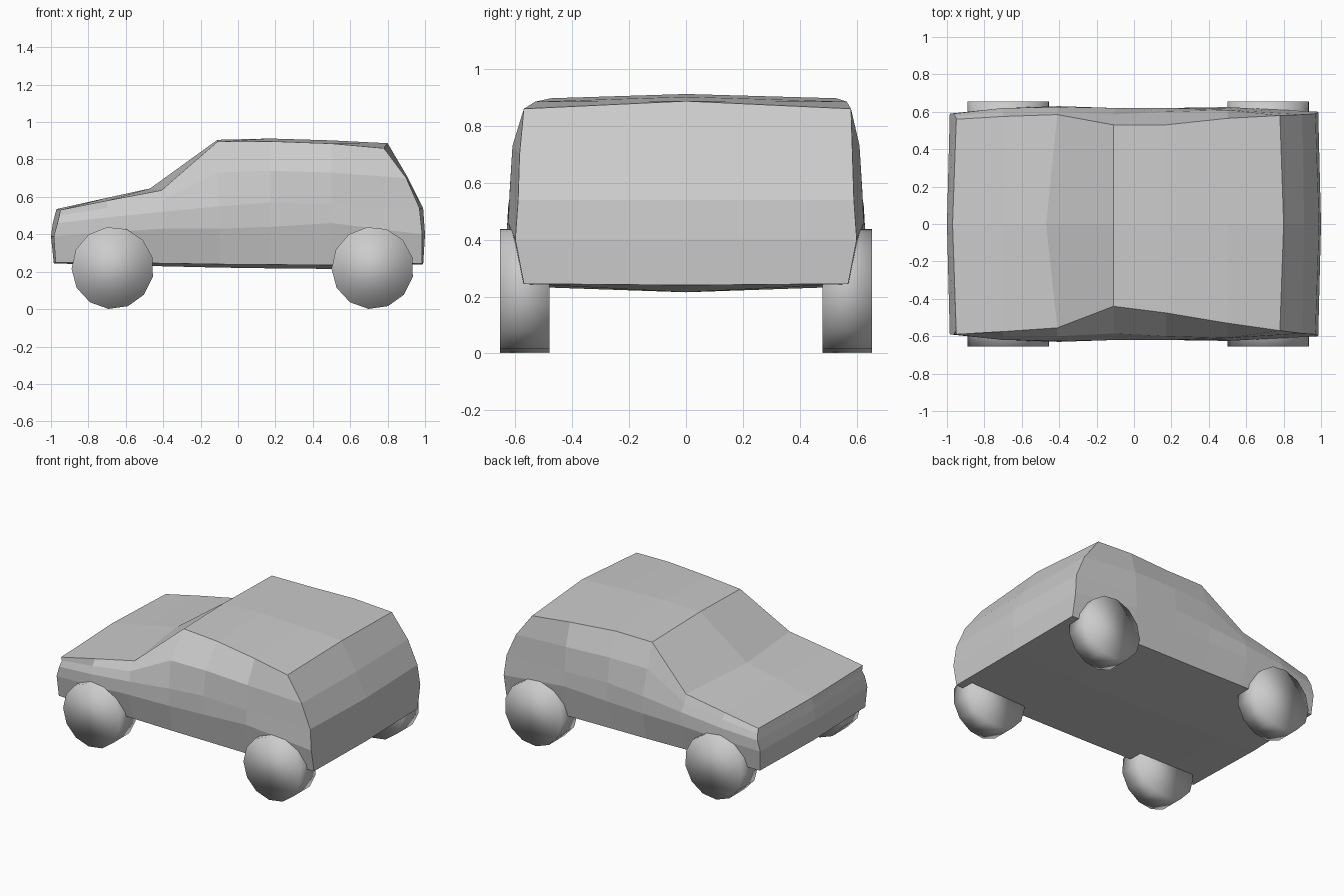
import bpy
import bmesh
from math import pi, radians
from mathutils import Matrix

default_cube = bpy.data.objects.get("Cube")
if default_cube:
    bpy.data.objects.remove(default_cube, do_unlink=True)


def make_material(name, colour):
    material = bpy.data.materials.new(name)
    material.use_nodes = True
    material.diffuse_color = colour
    material.node_tree.nodes["Principled BSDF"].inputs["Base Color"].default_value = colour
    return material


def add_object(name, bm, material, smooth=False):
    bmesh.ops.recalc_face_normals(bm, faces=bm.faces)
    mesh = bpy.data.meshes.new(name)
    for face in bm.faces:
        face.smooth = smooth
    bm.to_mesh(mesh)
    bm.free()
    mesh.materials.append(material)
    obj = bpy.data.objects.new(name, mesh)
    bpy.context.collection.objects.link(obj)
    return obj


grey = make_material("plain grey", (0.6, 0.6, 0.6, 1.0))

# Body rails run from nose to tail as (x, half width, z)
sill = [(-.975, .58, .25), (-.7, .58, .247), (-.4, .58, .245), (-.1, .58, .24),
        (.17, .58, .238), (.5, .58, .235), (.985, .57, .245)]
lower = [(-.985, .59, .39), (-.7, .62, .41), (-.4, .63, .43), (-.1, .62, .43),
         (.17, .62, .44), (.5, .625, .46), (.985, .6, .4)]
belt = [(-.965, .59, .46), (-.7, .62, .49), (-.4, .625, .52), (-.1, .62, .55),
        (.17, .62, .57), (.5, .62, .56), (.97, .59, .54)]
shoulder = [(-.955, .575, .5), (-.7, .6, .54), (-.41, .6, .58), (-.11, .585, .73),
            (.17, .6, .74), (.5, .61, .73), (.9, .585, .7)]
top_edge = [(-.95, .56, .53), (-.7, .575, .58), (-.41, .585, .635), (-.11, .53, .895),
            (.17, .53, .897), (.5, .565, .885), (.78, .58, .86)]
rails = [sill, lower, belt, shoulder, top_edge]

# The right roof edge is pinched in further than the left
right_trim = [.03, 0, -.03, -.09, -.055, -.035, -.01]

# Centre line: crowned top, sagging floor, bowed nose and tail
top_line = [(-.97, .535), (-.7, .595), (-.47, .645), (-.11, .905),
            (.17, .912), (.5, .902), (.8, .887)]
floor_sag = [.005, .012, .016, .018, .02, .02, .005]
nose_line = [-.985, -1, -.99, -.98]
tail_line = [.99, 1, .99, .91]

body = bmesh.new()


def quad_strip(first, second):
    """Join two equal rows of vertices with faces."""
    for i in range(len(first) - 1):
        body.faces.new((first[i], first[i + 1], second[i + 1], second[i]))


roof = [body.verts.new((x, 0, z)) for x, z in top_line]
floor = [body.verts.new((x, 0, z - sag)) for (x, y, z), sag in zip(sill, floor_sag)]
floor[0].co.x, floor[-1].co.x = nose_line[0], tail_line[0]
nose = [floor[0]] + [body.verts.new((x, 0, rail[0][2]))
                     for x, rail in zip(nose_line[1:], rails[1:])] + [roof[0]]
tail = [floor[-1]] + [body.verts.new((x, 0, rail[-1][2]))
                      for x, rail in zip(tail_line[1:], rails[1:])] + [roof[-1]]

for side in (1, -1):
    rows = []
    for rail in rails:
        trims = right_trim if side < 0 and rail is top_edge else [0] * len(rail)
        rows.append([body.verts.new((x, side * (y + trim), z))
                     for (x, y, z), trim in zip(rail, trims)])
    for row, above in zip(rows, rows[1:]):
        quad_strip(row, above)
    quad_strip(floor, rows[0])
    quad_strip(rows[-1], roof)
    quad_strip(nose, [row[0] for row in rows])
    quad_strip(tail, [row[-1] for row in rows])

add_object("car_body", body, grey)

# Wheels: low-sided drums with soft shading carried over their flat faces
radius, width, track = .22, .175, .567
for end, x in (("front", -.67), ("rear", .72)):
    for side_name, side in (("left", -1), ("right", 1)):
        drum = bmesh.new()
        bmesh.ops.create_cone(drum, cap_ends=True, segments=13, radius1=radius,
                              radius2=radius, depth=width)
        bmesh.ops.rotate(drum, verts=drum.verts,
                         matrix=Matrix.Rotation(pi / 2, 3, "X") @ Matrix.Rotation(radians(8), 3, "Z"))
        bmesh.ops.translate(drum, verts=drum.verts, vec=(x, side * track, radius))
        add_object(f"{end}_{side_name}_wheel", drum, grey, smooth=True)
